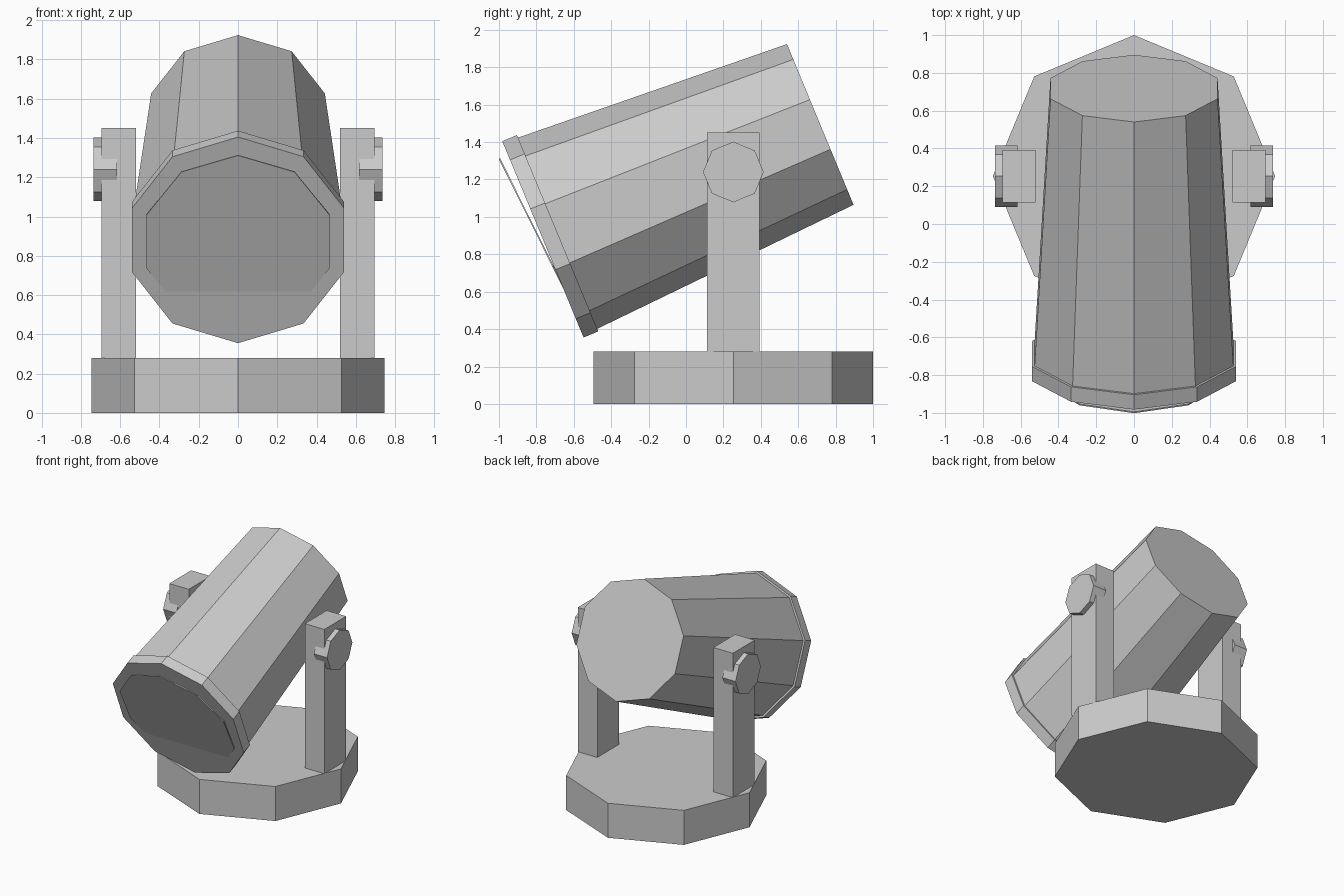
import bpy
import bmesh
from math import cos, sin, pi, radians

cube = bpy.data.objects.get("Cube")
if cube:
    bpy.data.objects.remove(cube, do_unlink=True)

# Single flat grey
grey = bpy.data.materials.new("plain grey")
grey.use_nodes = True
grey.diffuse_color = (0.6, 0.6, 0.6, 1)
grey.node_tree.nodes["Principled BSDF"].inputs["Base Color"].default_value = (0.6, 0.6, 0.6, 1)


def add_object(name, bm, loc, rot=(0, 0, 0)):
    bmesh.ops.recalc_face_normals(bm, faces=bm.faces)
    mesh = bpy.data.meshes.new(name)
    bm.to_mesh(mesh)
    bm.free()
    mesh.materials.append(grey)
    obj = bpy.data.objects.new(name, mesh)
    obj.location = loc
    obj.rotation_euler = rot
    bpy.context.collection.objects.link(obj)
    return obj


def prism(name, sides, profile, loc, rot=(0, 0, 0)):
    """Closed faceted solid through (radius, height) rings along local z."""
    bm = bmesh.new()
    rings = []
    for r, z in profile:
        angles = [pi / 2 + 2 * pi * i / sides for i in range(sides)]
        rings.append([bm.verts.new((r * cos(a), r * sin(a), z)) for a in angles])
    for low, high in zip(rings, rings[1:]):
        for i in range(sides):
            j = (i + 1) % sides
            bm.faces.new((low[i], low[j], high[j], high[i]))
    bm.faces.new(rings[0])
    bm.faces.new(rings[-1])
    return add_object(name, bm, loc, rot)


def box(name, size, loc):
    bm = bmesh.new()
    bmesh.ops.create_cube(bm, size=1)
    bmesh.ops.scale(bm, vec=size, verts=bm.verts)
    return add_object(name, bm, loc)


# Octagonal base
prism("base", 8, [(0.747, 0), (0.747, 0.28)], (0, 0.253, 0))

# Tilted lamp housing with a front rim
lamp_centre = (0, -0.765, 0.88)
lamp_tilt = (radians(-67.5), 0, 0)
prism("lamp_rim", 10, [(0.568, 0), (0.568, 0.085)], lamp_centre, lamp_tilt)
prism("lamp_housing", 10, [(0.554, 0.07), (0.465, 1.605)], lamp_centre, lamp_tilt)

# Lens plate, leaning slightly out of the rim at the top
prism("lens", 10, [(0.49, 0), (0.49, 0.008)], (0, -0.783, 0.872), (radians(-63.5), 0, 0))

# Support arms and pivot knobs on both sides
for side, s in (("left", 1), ("right", -1)):
    box(side + "_arm", (0.175, 0.28, 1.17), (s * 0.608, 0.253, 0.865))
    prism(side + "_knob", 8, [(0.162, 0.617), (0.162, 0.735)],
          (0, 0.253, 1.24), (0, s * pi / 2, 0))
